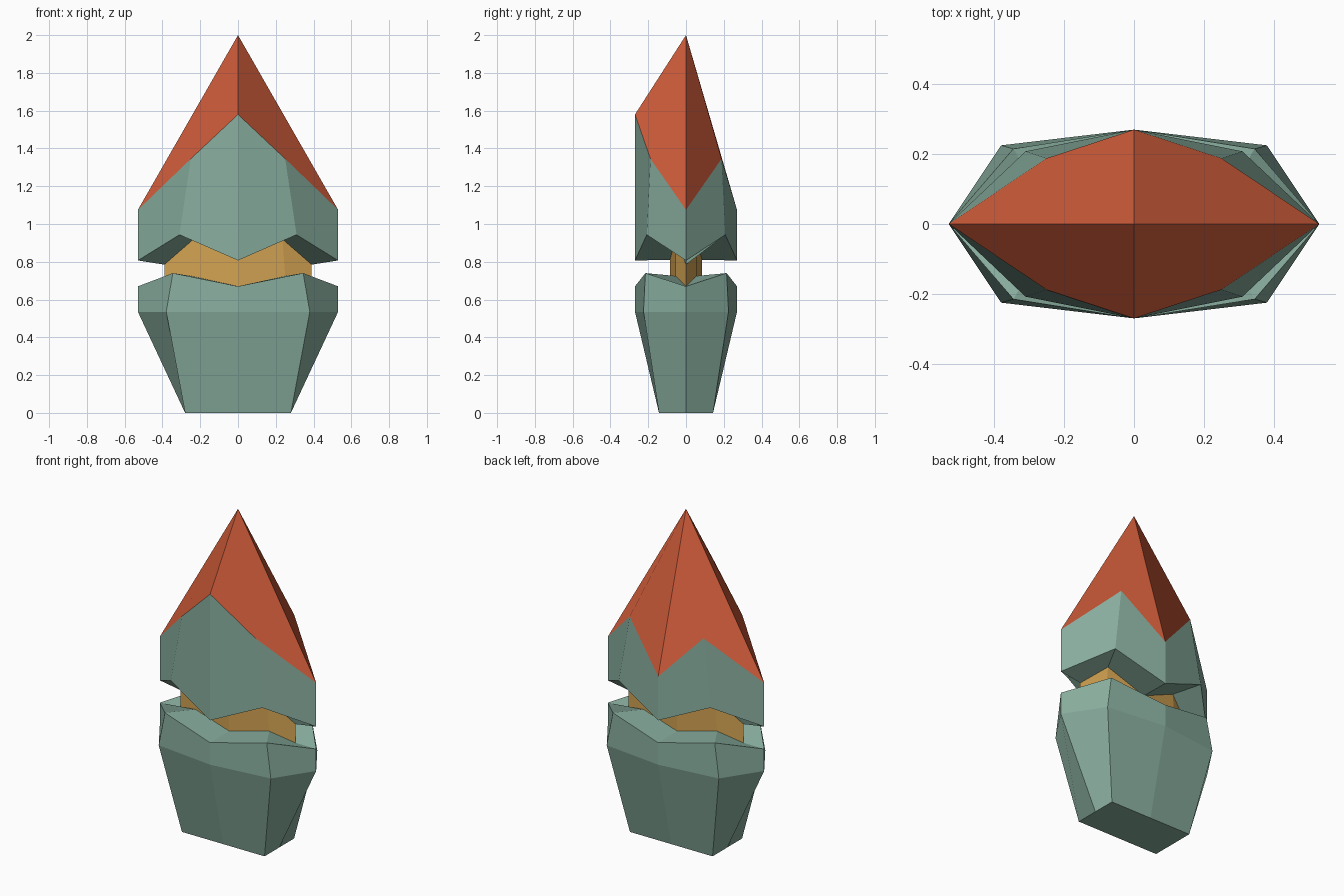
import bpy

if "Cube" in bpy.data.objects:
    bpy.data.objects.remove(bpy.data.objects["Cube"])


def material(name, rgb):
    m = bpy.data.materials.new(name)
    m.diffuse_color = (*rgb, 1.0)
    m.use_nodes = True
    m.node_tree.nodes["Principled BSDF"].inputs["Base Color"].default_value = m.diffuse_color
    return m


GREEN = material("sage green", (0.245, 0.415, 0.337))
RED = material("brick orange", (0.62, 0.105, 0.041))
AMBER = material("amber", (0.65, 0.365, 0.085))


def ring(side, diag, front, back_z=None):
    """Eight points, anticlockwise from the front: side (x,z), diag (x,y,z), front (y,z)."""
    (sx, sz), (dx, dy, dz), (fy, fz) = side, diag, front
    bz = fz if back_z is None else back_z
    return [(0, -fy, fz), (dx, -dy, dz), (sx, 0, sz), (dx, dy, dz),
            (0, fy, bz), (-dx, dy, dz), (-sx, 0, sz), (-dx, -dy, dz)]


def make(name, verts, faces, mat):
    me = bpy.data.meshes.new(name)
    me.from_pydata(verts, [], faces)
    me.materials.append(mat)
    ob = bpy.data.objects.new(name, me)
    bpy.context.collection.objects.link(ob)
    return ob


def skin(name, rings, mat, cap_bottom=False):
    """Join a stack of rings with quads."""
    verts = [p for r in rings for p in r]
    faces = []
    for k in range(len(rings) - 1):
        for i in range(8):
            j = (i + 1) % 8
            a, b = k * 8, k * 8 + 8
            faces.append((a + i, a + j, b + j, b + i))
    if cap_bottom:
        faces.append(tuple(reversed(range(8))))
    return make(name, verts, faces, mat)


# Shared rings where the neck meets the two bodies
neck_low = ring((0.39, 0.67), (0.25, 0.055, 0.725), (0.085, 0.67))
neck_high = ring((0.39, 0.785), (0.235, 0.055, 0.92), (0.085, 0.81))
tip_rim = ring((0.53, 1.075), (0.25, 0.188, 1.345), (0.27, 1.58), back_z=1.075)

# Lower body: rectangular foot flaring to a zigzag rim with a top ledge
skin("lower_body", [
    ring((0.28, 0), (0.28, 0.143, 0), (0.143, 0)),
    ring((0.53, 0.535), (0.38, 0.225, 0.535), (0.27, 0.535)),
    ring((0.53, 0.67), (0.345, 0.215, 0.74), (0.27, 0.67)),
    neck_low,
], GREEN, cap_bottom=True)

# Neck in the gap
skin("neck", [neck_low, neck_high], AMBER)

# Upper body: underside ledge, then walls up to the tip
skin("upper_body", [
    neck_high,
    ring((0.53, 0.807), (0.31, 0.208, 0.943), (0.27, 0.807)),
    tip_rim,
], GREEN)

# Pointed tip: four folded faces from the apex
make("pointed_tip", tip_rim + [(0, 0, 2.0)],
     [(8, i, i + 1, (i + 2) % 8) for i in range(0, 8, 2)], RED)
